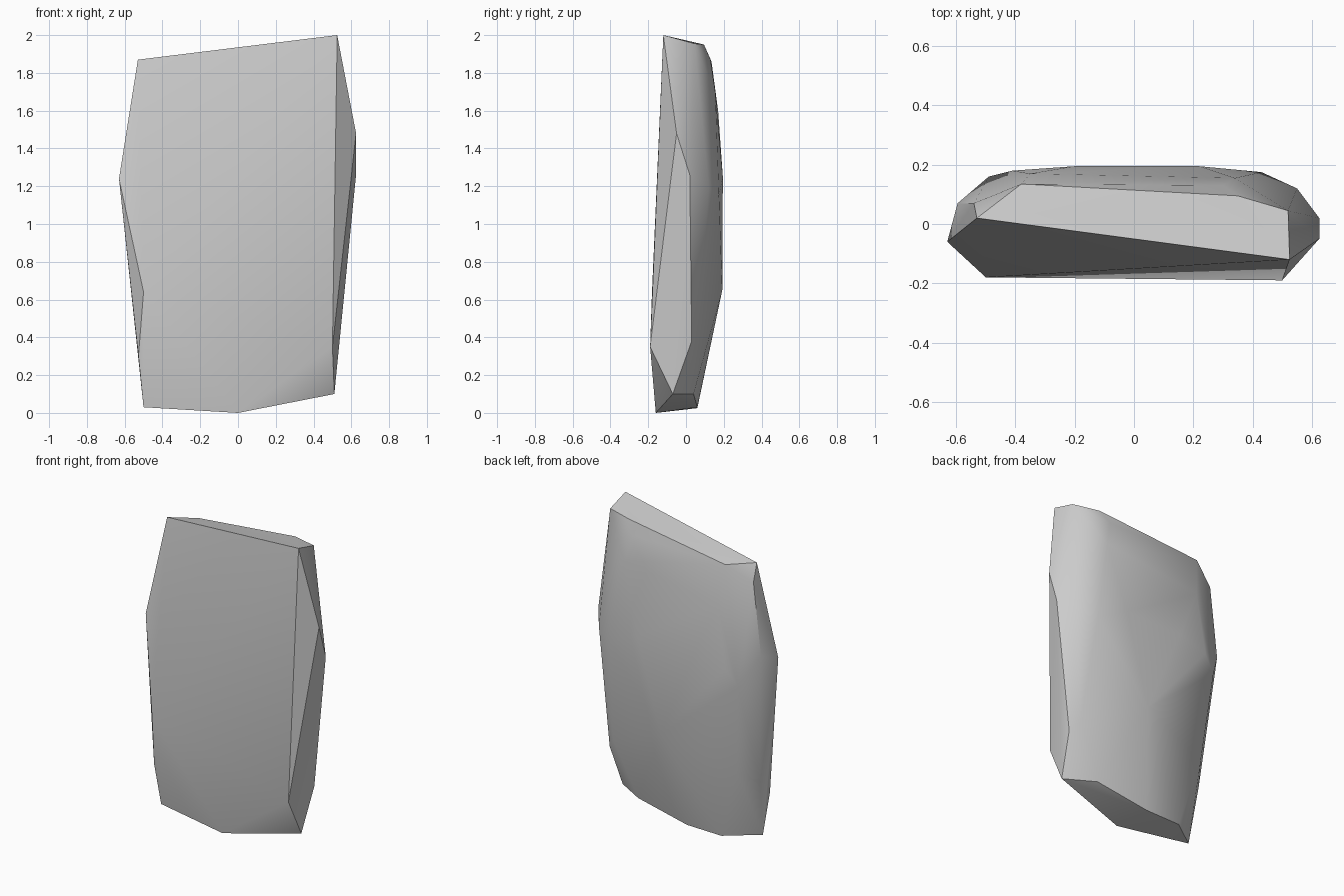
import bpy, bmesh
from math import radians

cube = bpy.data.objects.get("Cube")
if cube:
    bpy.data.objects.remove(cube, do_unlink=True)

stone = bpy.data.materials.new("grey_stone")
stone.use_nodes = True
colour = (0.6, 0.6, 0.6, 1)
stone.diffuse_color = colour
stone.node_tree.nodes["Principled BSDF"].inputs["Base Color"].default_value = colour

# Corners of the chipped slab, wrapped in a convex hull
front_face = [(-.53, .02, 1.87), (.525, -.12, 2), (.5, -.19, .35), (-.5, -.18, .64)]
top_rim = [(.52, .045, 1.955), (.35, .095, 1.95), (-.38, .135, 1.86)]
bottom_rim = [(0, -.16, 0), (.51, -.07, .1), (.32, .04, .1), (-.05, .06, .03),
              (-.3, .06, .025), (-.5, -.085, .03)]
left_side = [(.625, -.05, 1.48), (.625, .02, 1.26), (.535, .03, .38), (.55, .12, 1.2)]
right_side = [(-.63, -.06, 1.24), (-.595, .07, 1.29), (-.54, .07, 1.76),
              (-.525, -.02, .4), (-.527, -.12, .3)]
back_bulge = [(.43, .175, 1.15), (.22, .195, 1.25), (-.2, .195, 1.25), (-.41, .18, 1.2),
              (-.49, .16, 1.1), (.3, .13, 1.87), (.34, .155, 1.7), (-.35, .17, 1.6),
              (.05, .192, .65), (.48, .07, .45), (-.44, .1, .5)]

bm = bmesh.new()
for corner in front_face + top_rim + bottom_rim + left_side + right_side + back_bulge:
    bm.verts.new(corner)
hull = bmesh.ops.convex_hull(bm, input=bm.verts)
loose = {v for v in hull["geom_interior"] + hull["geom_unused"]
         if isinstance(v, bmesh.types.BMVert)}
bmesh.ops.delete(bm, geom=list(loose), context="VERTS")
bmesh.ops.recalc_face_normals(bm, faces=bm.faces)

mesh = bpy.data.meshes.new("stone_slab")
bm.to_mesh(mesh)
bm.free()
mesh.materials.append(stone)
slab = bpy.data.objects.new("stone_slab", mesh)
bpy.context.collection.objects.link(slab)

# Soft faces with sharp chipped edges
bpy.ops.object.select_all(action="DESELECT")
slab.select_set(True)
bpy.context.view_layer.objects.active = slab
bpy.ops.object.shade_smooth_by_angle(angle=radians(32))
